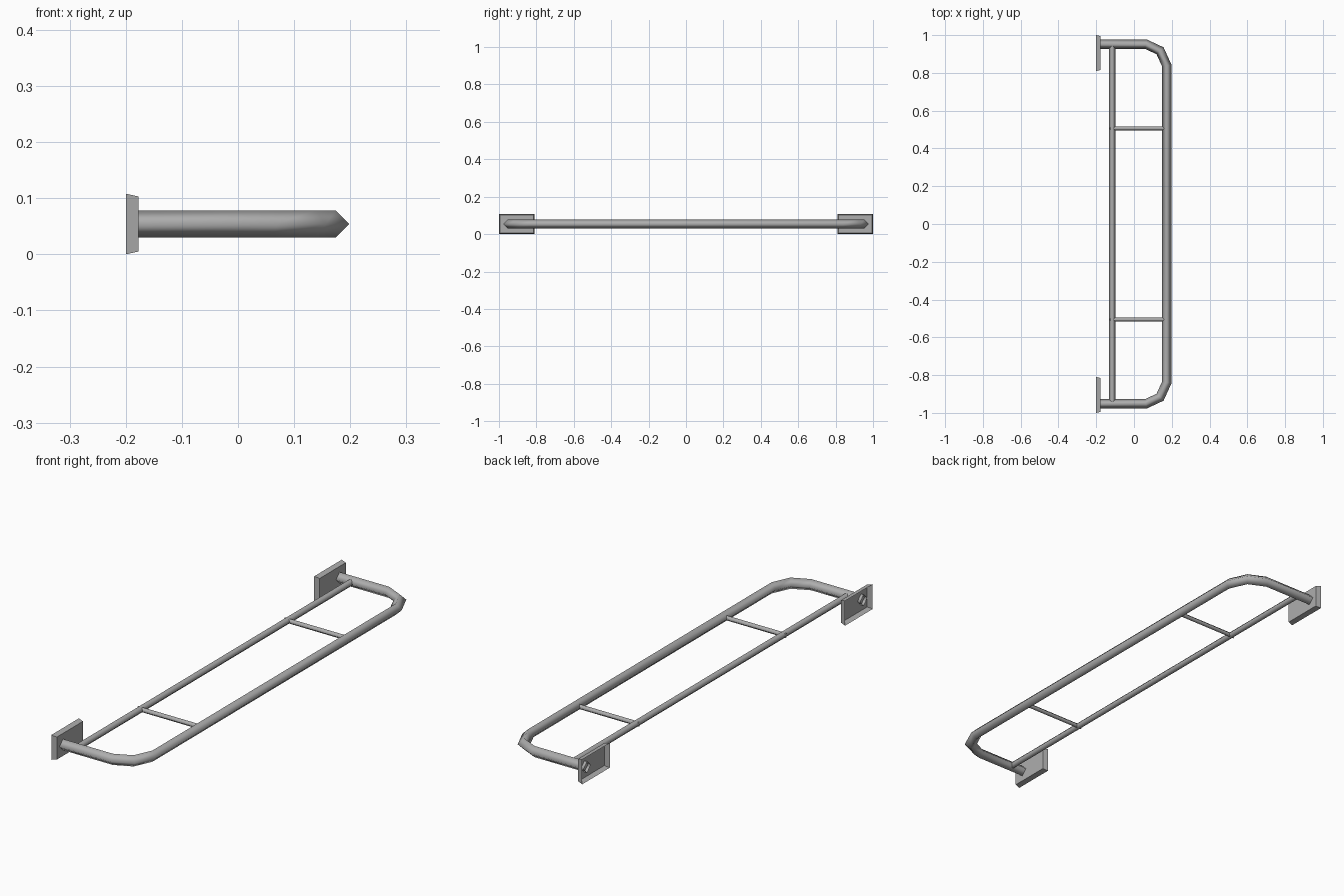
import bpy
import bmesh
from mathutils import Vector

cube = bpy.data.objects.get("Cube")
if cube:
    bpy.data.objects.remove(cube, do_unlink=True)

steel = bpy.data.materials.new("brushed grey steel")
steel.use_nodes = True
GREY = (0.42, 0.42, 0.42, 1)
steel.diffuse_color = GREY
steel.node_tree.nodes["Principled BSDF"].inputs["Base Color"].default_value = GREY

MID_Z = 0.054


def finish(name, bm, smooth):
    mesh = bpy.data.meshes.new(name)
    for f in bm.faces:
        f.smooth = smooth
    bm.to_mesh(mesh)
    bm.free()
    mesh.materials.append(steel)
    obj = bpy.data.objects.new(name, mesh)
    bpy.context.collection.objects.link(obj)
    return obj


def tube(name, path, radius):
    """Sweep an open-ended four-sided tube along a flat, mitred path."""
    pts = [Vector(p) for p in path]
    bm = bmesh.new()
    rings = []
    for i, p in enumerate(pts):
        before = (p - pts[i - 1]).normalized() if i else None
        after = (pts[i + 1] - p).normalized() if i < len(pts) - 1 else None
        before, after = before or after, after or before
        along = (before + after).normalized()
        side = Vector((along.y, -along.x)) * radius / along.dot(after)
        ring = [(p.x + side.x, p.y + side.y, MID_Z), (p.x, p.y, MID_Z + radius),
                (p.x - side.x, p.y - side.y, MID_Z), (p.x, p.y, MID_Z - radius)]
        rings.append([bm.verts.new(c) for c in ring])
    for a, b in zip(rings, rings[1:]):
        for k in range(4):
            n = (k + 1) % 4
            bm.faces.new((a[k], a[n], b[n], b[k]))
    bmesh.ops.recalc_face_normals(bm, faces=bm.faces)
    return finish(name, bm, True)


def wall_plate(name, y):
    """Shallow tapered tray, open on the wall side."""
    bm = bmesh.new()
    loops = []
    for x, hy, hz in ((-0.2, 0.095, 0.054), (-0.177, 0.09, 0.049)):
        loops.append([bm.verts.new((x, y + sy * hy, MID_Z + sz * hz))
                      for sy, sz in ((-1, -1), (1, -1), (1, 1), (-1, 1))])
    back, front = loops
    bm.faces.new(front)
    for k in range(4):
        n = (k + 1) % 4
        bm.faces.new((back[k], back[n], front[n], front[k]))
    return finish(name, bm, False)


# Main rail with a bevelled bend at each end
half = [(-0.19, 0.952), (0.063, 0.952), (0.138, 0.917), (0.174, 0.838)]
tube("main_rail", half + [(x, -y) for x, y in reversed(half)], 0.0245)

# Thinner rear rail
tube("rear_rail", [(-0.115, 0.945), (-0.115, -0.945)], 0.017)

# Cross bars and wall plates, one at each end
for side, s in (("back", 1), ("front", -1)):
    tube(side + "_cross_bar", [(-0.128, s * 0.506), (0.16, s * 0.506)], 0.011)
    wall_plate(side + "_wall_plate", s * 0.905)
